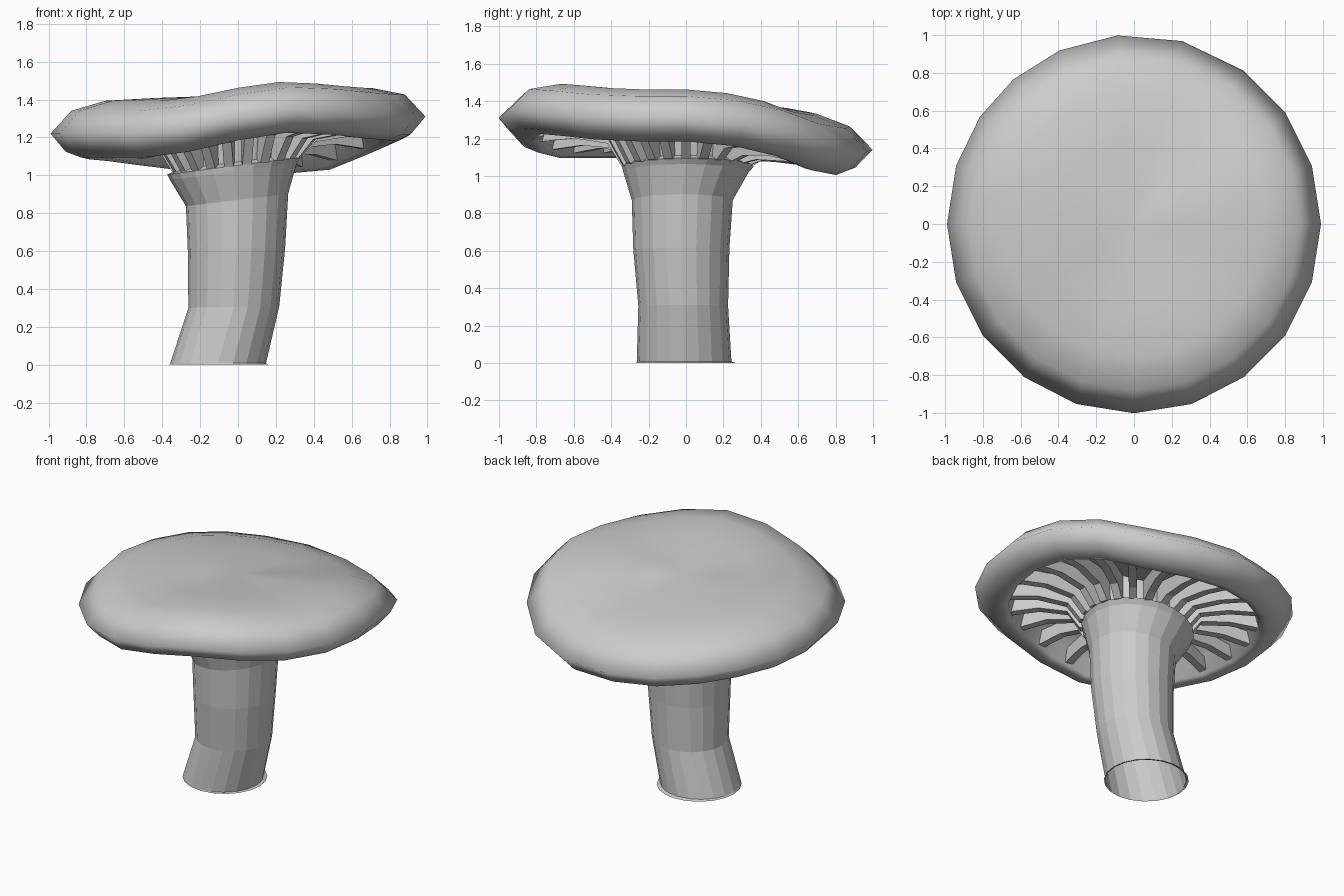
import bpy, bmesh
from math import sin, cos, pi, radians, degrees

if "Cube" in bpy.data.objects:
    bpy.data.objects.remove(bpy.data.objects["Cube"])

# Wavy rim height every 18 degrees, counter-clockwise from +x
RIM = [1.31, 1.285, 1.23, 1.155, 1.13, 1.14, 1.155, 1.18, 1.20, 1.21,
       1.22, 1.22, 1.22, 1.22, 1.25, 1.31, 1.35, 1.34, 1.32, 1.31]
MEAN = 1.235


def height(r, a, reach=0.7):
    """Height of the wavy cap sheet at radius r, angle a; full wave beyond reach."""
    t = (degrees(a) % 360) / 18
    i, f = int(t) % 20, t - int(t)
    rim = RIM[i] * (1 - f) + RIM[(i + 1) % 20] * f
    return MEAN + (rim - MEAN) * min(1, r / reach)


def make(name, bm, angle=None):
    bmesh.ops.recalc_face_normals(bm, faces=bm.faces)
    me = bpy.data.meshes.new(name)
    bm.to_mesh(me)
    bm.free()
    ob = bpy.data.objects.new(name, me)
    bpy.context.collection.objects.link(ob)
    if angle:
        bpy.ops.object.select_all(action='DESELECT')
        bpy.context.view_layer.objects.active = ob
        ob.select_set(True)
        bpy.ops.object.shade_smooth_by_angle(angle=radians(angle))
    return ob


def bridge(bm, rings):
    n = len(rings[0])
    for a, b in zip(rings, rings[1:]):
        for i in range(n):
            bm.faces.new((a[i], a[(i + 1) % n], b[(i + 1) % n], b[i]))


def cap():
    # profile: radius, offset from the wavy sheet; top centre to underside
    prof = [(0.2, 0.185), (0.45, 0.18), (0.7, 0.17), (0.88, 0.12), (0.99, 0),
            (0.91, -0.095), (0.83, -0.125), (0.785, -0.115), (0.76, -0.01),
            (0.45, 0.025), (0.25, 0.03)]
    bm = bmesh.new()
    rings = []
    for k, (r, dz) in enumerate(prof):
        ring = []
        for i in range(20):
            a = i * pi / 10
            s = a + radians(5.5) * max(0, cos((a - radians(103)) * 1.8)) * (abs(a - 1.8) < 0.87)
            # the back edge reaches slightly further out
            y = r * sin(s) * (1.012 if r > 0.95 else 1)
            reach = 0.92 if k < 4 else 0.7
            ring.append(bm.verts.new((r * cos(s), y, height(r, a, reach) + dz)))
        rings.append(ring)
    bridge(bm, rings)
    tip = bm.verts.new((0, 0, MEAN + 0.188))
    for i in range(20):
        bm.faces.new((tip, rings[0][i], rings[0][(i + 1) % 20]))
    make("cap", bm, 95)


def stem():
    # centre x, centre y, radius, z, tilt along x
    prof = [(-0.10, 0, 0.265, 0.0, 0), (-0.105, -0.01, 0.253, 0.008, 0),
            (-0.022, -0.015, 0.24, 0.305, 0.02), (-0.008, -0.025, 0.257, 0.61, 0.03),
            (-0.005, -0.02, 0.27, 0.87, 0.12), (-0.025, 0, 0.335, 1.02, 0.13),
            (-0.022, 0.01, 0.352, 1.05, 0.13), (-0.01, 0.01, 0.31, 1.07, 0.13),
            (0, 0, 0.32, 1.25, 0.1)]
    bm = bmesh.new()
    rings = []
    for cx, cy, r, z, t in prof:
        rings.append([bm.verts.new((cx + r * cos(i * pi / 10), cy + r * sin(i * pi / 10),
                                    z + t * r * cos(i * pi / 10))) for i in range(20)])
    bridge(bm, rings)
    make("stem", bm)


def gills(count=22):
    # side outline: radius, offset from the wavy sheet (None = stem collar)
    outline = [(0.28, None), (0.34, None), (0.42, -0.09), (0.60, -0.075), (0.79, -0.10),
               (0.79, 0.01), (0.60, 0.03), (0.42, 0.04), (0.28, 0.04)]
    bm = bmesh.new()
    for k in range(count):
        a = 2 * pi * k / count
        sides = []
        for w in (-0.025, 0.025):
            side = []
            for r, dz in outline:
                z = 1.05 + 0.13 * r * cos(a) if dz is None else height(r, a) + dz
                side.append(bm.verts.new((r * cos(a) - w * sin(a), r * sin(a) + w * cos(a), z)))
            sides.append(side)
        bridge(bm, sides)
        for s in sides:
            # faces between lower and upper edge
            for q in ((0, 1, 7, 8), (2, 3, 6, 7), (3, 4, 5, 6), (1, 2, 7)):
                bm.faces.new([s[i] for i in q])
    make("gills", bm)


stem()
gills()
cap()
